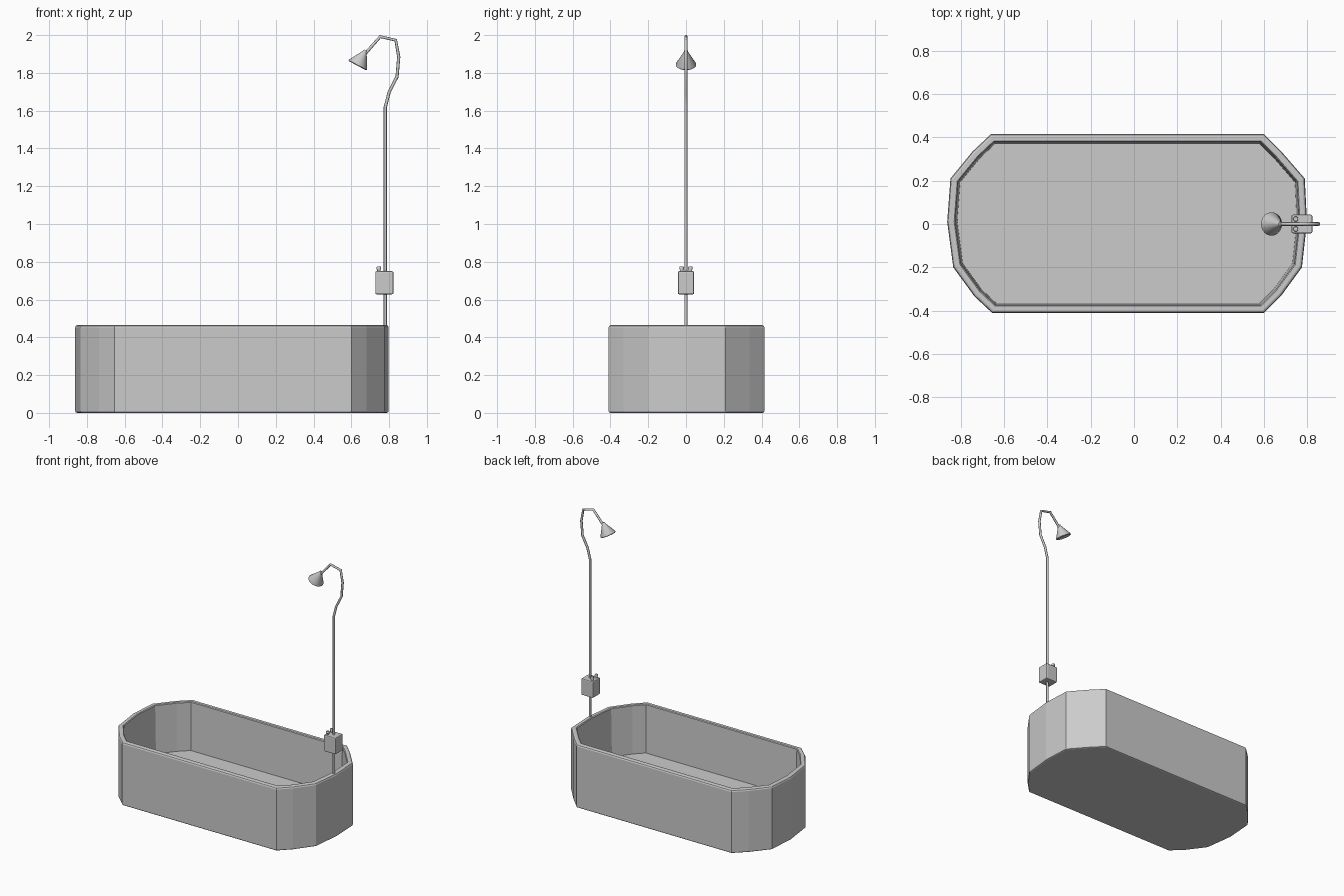
import bpy, bmesh, math
from mathutils import Vector

if "Cube" in bpy.data.objects:
    bpy.data.objects.remove(bpy.data.objects["Cube"])


def mesh_object(name, bm, angle=None):
    bmesh.ops.recalc_face_normals(bm, faces=bm.faces)
    me = bpy.data.meshes.new(name)
    bm.to_mesh(me)
    bm.free()
    ob = bpy.data.objects.new(name, me)
    bpy.context.collection.objects.link(ob)
    if angle:
        bpy.ops.object.select_all(action='DESELECT')
        ob.select_set(True)
        bpy.context.view_layer.objects.active = ob
        bpy.ops.object.shade_smooth_by_angle(angle=math.radians(angle))
    return ob


def skin(bm, rings):
    """Bridge equal-length rings of points and cap both ends."""
    vs = [[bm.verts.new(p) for p in r] for r in rings]
    n = len(vs[0])
    for a, b in zip(vs, vs[1:]):
        for i in range(n):
            j = (i + 1) % n
            bm.faces.new((a[i], a[j], b[j], b[i]))
    bm.faces.new(vs[0][::-1])
    bm.faces.new(vs[-1])


def inset(poly, d):
    """Offset a counter-clockwise outline inward by d."""
    out = []
    for i, p in enumerate(poly):
        e1 = (p - poly[i - 1]).normalized()
        e2 = (poly[(i + 1) % len(poly)] - p).normalized()
        n1, n2 = Vector((-e1.y, e1.x)), Vector((-e2.y, e2.x))
        out.append(p + (n1 + n2) * (d / (1 + n1.dot(n2))))
    return out


def lathe(name, profile, base, axis, sides, angle=40):
    """Rings of (radius, distance) along an axis from base."""
    axis = Vector(axis).normalized()
    u = Vector((0, 1, 0))
    w = axis.cross(u)
    rings = []
    for r, h in profile:
        c = Vector(base) + axis * h
        rings.append([c + (u * math.cos(t) + w * math.sin(t)) * r
                      for t in (2 * math.pi * k / sides for k in range(sides))])
    bm = bmesh.new()
    skin(bm, rings)
    return mesh_object(name, bm, angle)


# Tub: irregular faceted outline swept through a wall profile
outline = [Vector(p) for p in (
    (-0.655, -0.41), (0.60, -0.41), (0.68, -0.33), (0.775, -0.20),
    (0.798, 0.01), (0.788, 0.21), (0.678, 0.337), (0.60, 0.415),
    (-0.66, 0.415), (-0.745, 0.335), (-0.847, 0.21), (-0.862, 0.01),
    (-0.834, -0.20), (-0.737, -0.333))]
wall = [(0.01, 0), (0.003, 0.003), (0, 0.01), (0, 0.452), (0.004, 0.461),
        (0.012, 0.465), (0.032, 0.465), (0.037, 0.46), (0.046, 0.11)]
bm = bmesh.new()
skin(bm, [[(p.x, p.y, z) for p in inset(outline, d)] for d, z in wall])
mesh_object("bathtub", bm)

# Riser pipe and bent shower arm
path = [(0.78, 0.46), (0.78, 1.62), (0.80, 1.697), (0.842, 1.78),
        (0.851, 1.885), (0.835, 1.973), (0.753, 1.992), (0.672, 1.90)]
cu = bpy.data.curves.new("shower_pipe", 'CURVE')
cu.dimensions = '3D'
cu.bevel_depth = 0.0085
cu.bevel_resolution = 2
cu.use_fill_caps = True
sp = cu.splines.new('POLY')
sp.points.add(len(path) - 1)
for pt, (x, z) in zip(sp.points, path):
    pt.co = (x, 0, z, 1)
    pt.radius = 1
bpy.context.collection.objects.link(bpy.data.objects.new("shower_pipe", cu))

# Shower head: tilted cone facing down into the tub
lathe("shower_head", [(0.050, 0), (0.054, 0.004), (0.054, 0.008), (0.012, 0.082),
                      (0.009, 0.092)],
      (0.632, 0, 1.838), (0.47, 0, 0.88), 20)

# Mixer box with bevelled edges
bm = bmesh.new()
bmesh.ops.create_cube(bm, size=1)
bmesh.ops.scale(bm, vec=(0.096, 0.086, 0.122), verts=bm.verts)
bmesh.ops.translate(bm, vec=(0.775, 0, 0.689), verts=bm.verts)
bmesh.ops.bevel(bm, geom=bm.edges[:], offset=0.007, segments=2,
                profile=0.5, affect='EDGES')
mesh_object("mixer_box", bm)

# Pair of tap knobs on the box
for side, y in (("left", 0.023), ("right", -0.023)):
    lathe("tap_knob_" + side,
          [(0.009, 0), (0.009, 0.013), (0.012, 0.015), (0.012, 0.027), (0.010, 0.03)],
          (0.746, y, 0.745), (0, 0, 1), 12)
